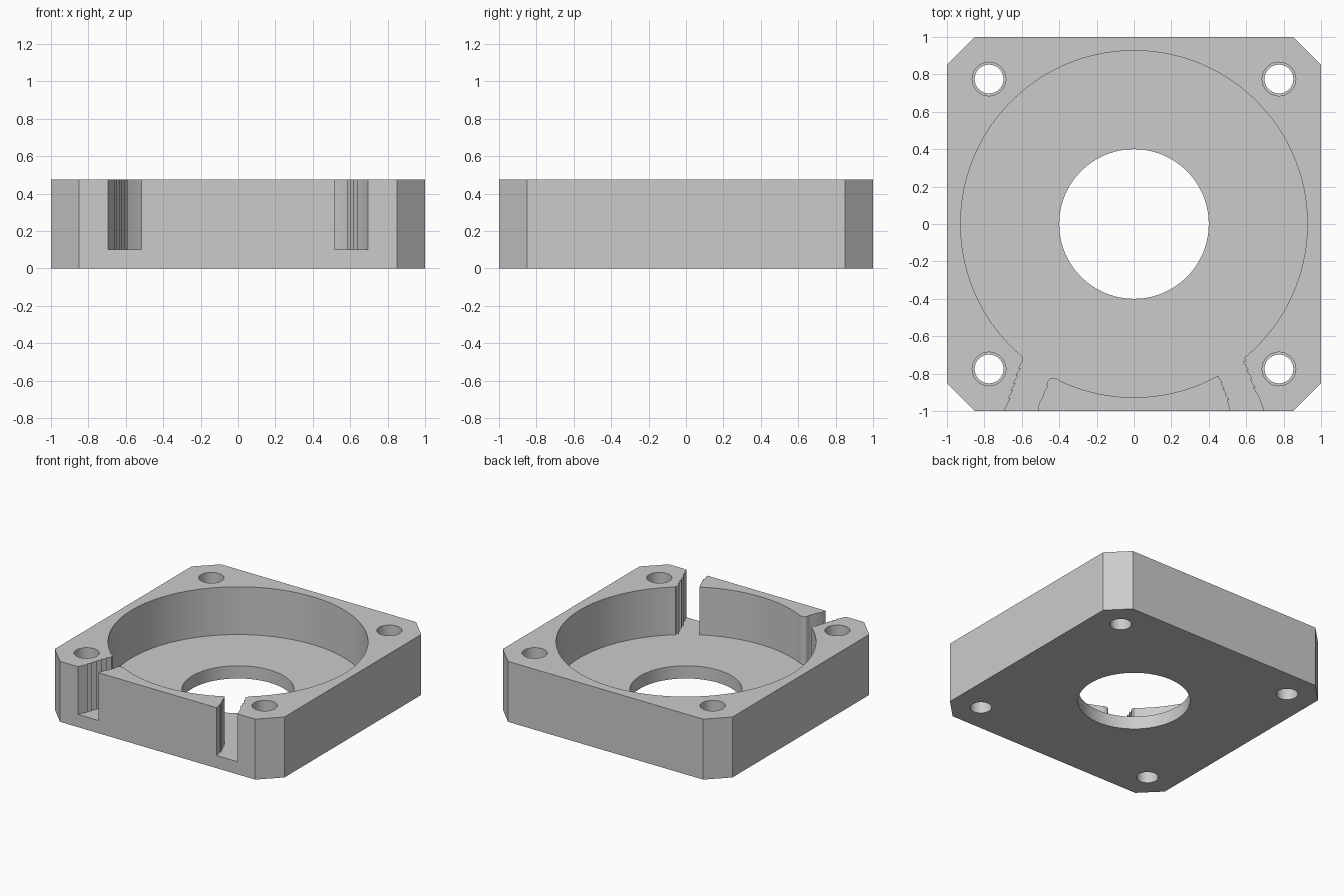
import bpy
import bmesh
from math import cos, sin, radians
from mathutils import Vector

HEIGHT, FLOOR, RECESS = 0.476, 0.10, 0.927

cube = bpy.data.objects.get("Cube")
if cube:
    bpy.data.objects.remove(cube, do_unlink=True)

grey = bpy.data.materials.new("light_grey")
grey.use_nodes = True
grey.diffuse_color = (0.6, 0.6, 0.6, 1)
grey.node_tree.nodes["Principled BSDF"].inputs["Base Color"].default_value = (0.6, 0.6, 0.6, 1)


def prism(name, outline, bottom, top):
    """Extrude a flat outline between two heights."""
    bm = bmesh.new()
    base = bm.faces.new([bm.verts.new((x, y, bottom)) for x, y in outline])
    grown = bmesh.ops.extrude_face_region(bm, geom=[base])
    verts = [g for g in grown["geom"] if isinstance(g, bmesh.types.BMVert)]
    bmesh.ops.translate(bm, verts=verts, vec=(0, 0, top - bottom))
    bmesh.ops.recalc_face_normals(bm, faces=bm.faces)
    mesh = bpy.data.meshes.new(name)
    bm.to_mesh(mesh)
    bm.free()
    mesh.materials.append(grey)
    obj = bpy.data.objects.new(name, mesh)
    bpy.context.collection.objects.link(obj)
    return obj


def arc(radius, start, end, steps, cx=0, cy=0):
    angles = [radians(start + (end - start) * i / steps) for i in range(steps + 1)]
    return [(cx + radius * cos(a), cy + radius * sin(a)) for a in angles]


def circle(radius, steps, cx=0, cy=0):
    return arc(radius, 0, 360, steps, cx, cy)[:-1]


def ragged(start, end, teeth, depth):
    """Saw-toothed edge running from start to end."""
    a, b = Vector(start), Vector(end)
    points = [a]
    for i in range(1, teeth + 1):
        p = a.lerp(b, i / teeth)
        points += [p + Vector((depth, 0)), p]
    return [tuple(p) for p in points]


def cut(target, cutter):
    cutter.hide_render = True
    mod = target.modifiers.new("cut", "BOOLEAN")
    mod.operation, mod.solver, mod.object = "DIFFERENCE", "EXACT", cutter
    bpy.context.view_layer.objects.active = target
    bpy.ops.object.modifier_apply(modifier=mod.name)
    bpy.data.objects.remove(cutter, do_unlink=True)


# Square block with chamfered corners
c = 0.85
body = prism("housing", [(c, -1), (1, -c), (1, c), (c, 1),
                         (-c, 1), (-1, c), (-1, -c), (-c, -1)], 0, HEIGHT)

# Round recess joined to the two ragged front slots
pocket = arc(RECESS, -48.7, 228.7, 110)
pocket += [(-0.596, -0.71)]
pocket += ragged((-0.592, -0.73), (-0.66, -0.93), 5, -0.012)
pocket += [(-0.695, -1), (-0.72, -1.05), (-0.53, -1.05), (-0.515, -1)]
pocket += ragged((-0.508, -0.96), (-0.468, -0.865), 2, 0.007)
pocket += [(-0.462, -0.84), (-0.45, -0.828), (-0.433, -0.823), (-0.412, -0.827)]
pocket += arc(RECESS, 244.8, 299.1, 24)
pocket += ragged((0.453, -0.82), (0.5, -0.94), 4, 0.008)
pocket += [(0.515, -1), (0.53, -1.05), (0.72, -1.05), (0.695, -1)]
pocket += ragged((0.665, -0.92), (0.594, -0.735), 4, -0.012)
pocket += [(0.591, -0.712)]
cut(body, prism("pocket_cutter", pocket, FLOOR, 1))

# Central bore
cut(body, prism("bore_cutter", circle(0.4, 96), -1, 1))

# Stepped screw holes in the corners
for x in (-0.775, 0.775):
    for y in (-0.775, 0.775):
        cut(body, prism("hole_cutter", circle(0.09, 40, x, y), FLOOR, 1))
        cut(body, prism("hole_cutter", circle(0.077, 40, x, y), -1, 1))

# Smooth curved walls, sharp edges
body.select_set(True)
bpy.context.view_layer.objects.active = body
bpy.ops.object.shade_smooth_by_angle(angle=radians(20))
